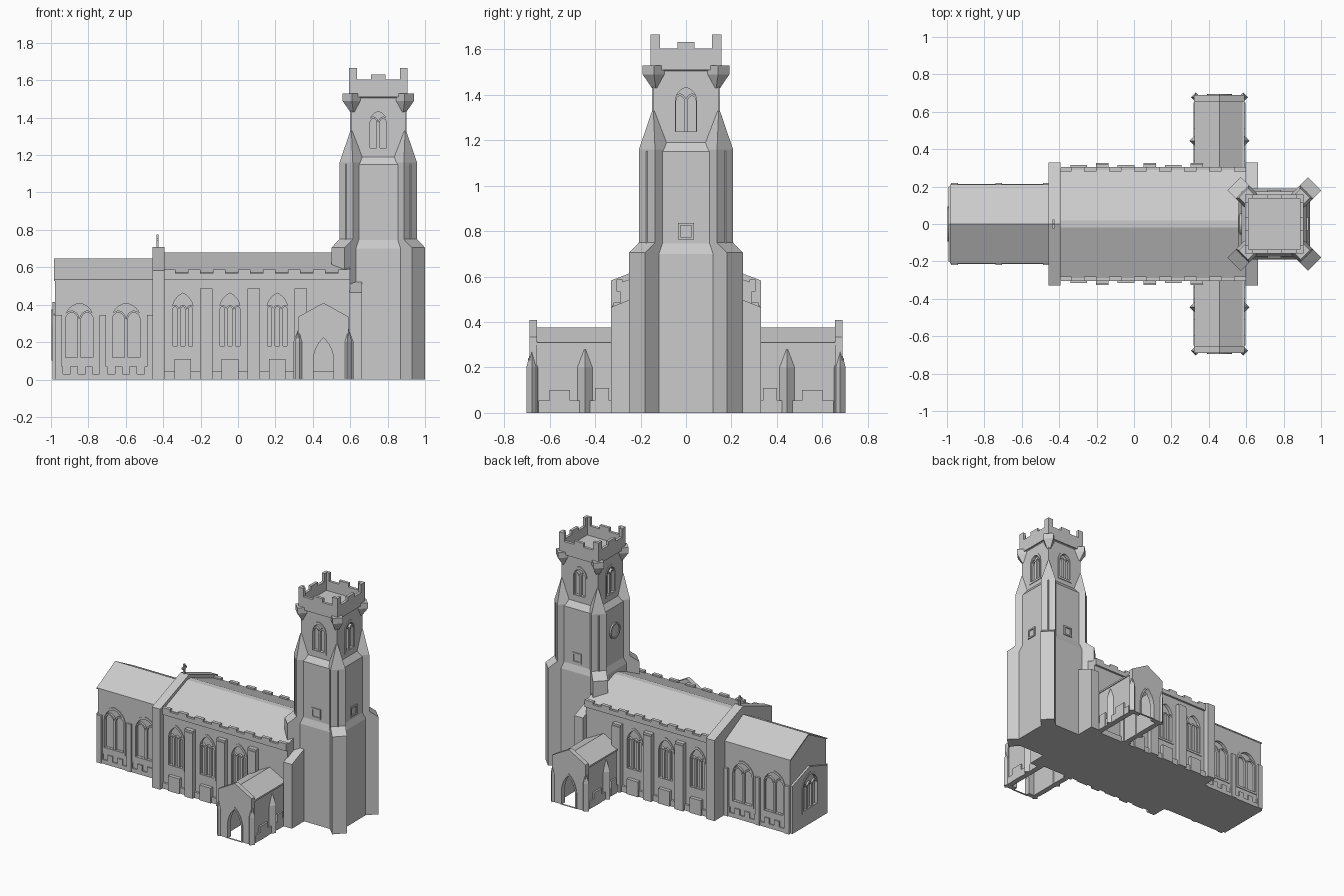
import bpy, bmesh
from math import sin, cos, pi, acos, radians
from mathutils import Matrix, Vector

if "Cube" in bpy.data.objects:
    bpy.data.objects.remove(bpy.data.objects["Cube"])

I = Matrix.Identity(4)


def T(x, y, z=0):
    return Matrix.Translation((x, y, z))


def R(deg):
    return Matrix.Rotation(radians(deg), 4, 'Z')


def skin(bm, loops, M=I, closed=False):
    """Join equal-length point loops; cap the ends, or close the loop of loops."""
    vs = [[bm.verts.new(M @ Vector(p)) for p in lp] for lp in loops]
    n = len(vs[0])
    pairs = list(zip(vs, vs[1:])) + ([(vs[-1], vs[0])] if closed else [])
    for a, b in pairs:
        for i in range(n):
            bm.faces.new((a[i], a[(i + 1) % n], b[(i + 1) % n], b[i]))
    if not closed:
        bm.faces.new(vs[0])
        bm.faces.new(vs[-1])


def prism(bm, pts, y0, y1, M=I):
    skin(bm, [[(u, y, v) for u, v in pts] for y in (y0, y1)], M)


def prism_x(bm, pts, x0, x1):
    prism(bm, pts, -x1, -x0, R(90))


def box(bm, x0, x1, y0, y1, z0, z1, M=I):
    prism(bm, [(x0, z0), (x1, z0), (x1, z1), (x0, z1)], y0, y1, M)


def ring(bm, outer, inner, y0, y1, M):
    skin(bm, [[(u, y, v) for u, v in p] for p, y in
              ((outer, y0), (inner, y0), (inner, y1), (outer, y1))], M, True)


def gable(w, eave, ridge):
    return [(-w, 0), (w, 0), (w, eave), (0, ridge), (-w, eave)]


def arch(w, z0, spring, top, c=0, n=6):
    h = max(top - spring, w)
    r = (w * w + h * h) / (2 * w)
    end = acos(max(-1, min(1, (r - w) / r)))
    arc = [(w - r + r * cos(end * i / n), spring + r * sin(end * i / n)) for i in range(n)]
    half = [(w, z0)] + arc
    return [(c + u, v) for u, v in half + [(0, spring + h)] + [(-u, v) for u, v in reversed(half)]]


def crenel(x0, x1, base, low, high, n):
    """Battlement outline with n merlons."""
    p, s = [(x0, base)], (x1 - x0) / (2 * n - 1)
    for i in range(2 * n - 1):
        z = low if i % 2 else high
        p += [(x0 + i * s, z), (x0 + (i + 1) * s, z)]
    return p + [(x1, base)]


def pier(bm, M, sections, inner):
    """Buttress projecting along local +x: sections of (reach, half width, z)."""
    skin(bm, [[(inner, -h, z), (r, -h, z), (r, h, z), (inner, h, z)] for r, h, z in sections], M)


def finish(bm, name, cutter=None, hide=False):
    bmesh.ops.recalc_face_normals(bm, faces=bm.faces)
    me = bpy.data.meshes.new(name)
    bm.to_mesh(me)
    bm.free()
    ob = bpy.data.objects.new(name, me)
    bpy.context.collection.objects.link(ob)
    if cutter:
        m = ob.modifiers.new("window_recess", 'BOOLEAN')
        m.operation, m.solver, m.object = 'DIFFERENCE', 'EXACT', cutter
    if hide:
        ob.hide_render = True
        ob.hide_set(True)
    return ob


def window(cut, tr, M, w, z0, spring, top, lights):
    """Recess cutter, hood moulding, and lancet tracery on a wall at local y = 0."""
    prism(cut, arch(w, z0, spring, top), -0.02, 0.018, M)
    ring(tr, arch(w + .008, z0 - .008, spring, top + .01), arch(w - .006, z0 + .008, spring, top - .008), -.005, .02, M)
    lw = w / lights
    for i in range(lights):
        c = -w + lw * (2 * i + 1)
        t = spring + lw * 1.2
        ring(tr, arch(lw, z0, spring, t, c), arch(lw - .009, z0 + .009, spring, t - .011, c), .002, .02, M)


new = bmesh.new
SIDES = (0, 180)

# ---- Tower
TX = 0.75
body, cut, tr = new(), new(), new()
skin(body, [[(TX + h * a, h * b, z) for a, b in ((-1, -1), (1, -1), (1, 1), (-1, 1))] for h, z in
            ((.19, 0), (.19, .7), (.175, .745), (.175, 1.15), (.145, 1.19), (.145, 1.505), (.153, 1.515), (.153, 1.535))])
butt, garg, para = new(), new(), new()
for k in range(4):
    a = 90 * k
    M = T(TX, 0) @ R(a)
    window(cut, tr, M @ T(0, -.145), .052, 1.23, 1.375, 1.44, 2)
    pier(butt, M @ R(45), [(.304, .05, 0), (.304, .05, .705), (.243, .05, .75), (.243, .05, 1.16), (.207, .004, 1.33)], .1)
    pier(garg, M @ R(45), [(.2, .012, 1.43), (.235, .035, 1.49), (.235, .035, 1.53)], .15)
    q = [(.157, 1.51), (.157, 1.665), (.115, 1.665), (.115, 1.605), (.038, 1.605), (.038, 1.632)]
    prism(para, q + [(-u, v) for u, v in reversed(q)], -.157, -.137, M)
    if a != 270:
        sq = lambda h: [(-h, .8 - h), (h, .8 - h), (h, .8 + h), (-h, .8 + h)]
        ring(tr, sq(.036), sq(.025), -.182, -.17, M)
c = finish(cut, "tower_window_cutter", hide=True)
finish(body, "tower", c)
finish(tr, "tower_windows")
finish(butt, "tower_buttresses")
finish(garg, "tower_corner_spouts")
finish(para, "tower_battlements")
clock = new()
circ = lambda r: [(r * cos(i * pi / 12), .98 + r * sin(i * pi / 12)) for i in range(24)]
MC = T(TX, 0) @ R(270)
prism(clock, circ(.048), -.18, -.17, MC)
ring(clock, circ(.056), circ(.046), -.186, -.17, MC)
finish(clock, "clock_face")

# ---- Nave
body, cut, tr, trim, para = new(), new(), new(), new(), new()
prism_x(body, [(-.29, 0), (.29, 0), (.29, .572), (.02, .678), (-.02, .678), (-.29, .572)], -.43, .6)
for a in SIDES:
    f = 1 if a == 0 else -1
    M = R(a)
    for x in (-.295, -.043, .21):
        window(cut, tr, M @ T(f * x, -.29), .062, .17, .375, .47, 3)
        box(trim, f * x - .045, f * x + .045, -.315, -.28, 0, .11, M)
    for x in (-.17, .085, .335):
        box(trim, f * x - .033, f * x + .033, -.325, -.28, 0, .472, M)
        prism(trim, [(f * x - .033, .472), (f * x + .033, .472), (f * x + .033, .487), (f * x - .033, .487)], -.32, -.28, M)
    xs = sorted((f * -.4, f * .6))
    box(trim, xs[0], xs[1], -.305, -.28, 0, .043, M)
    prism(para, crenel(xs[0], xs[1], .535, .568, .587, 8), -.305, -.28, M)
c = finish(cut, "nave_window_cutter", hide=True)
finish(body, "nave", c)
finish(tr, "nave_windows")
finish(trim, "nave_buttresses_and_plinth")
finish(para, "nave_parapet")
ends = new()
prism_x(ends, gable(.33, .583, .708), -.458, -.392)
prism_x(ends, gable(.33, .465, .6), .595, .663)
finish(ends, "nave_gable_walls")
cross = new()
box(cross, -.436, -.424, -.006, .006, .69, .775)
box(cross, -.436, -.424, -.024, .024, .742, .755)
finish(cross, "gable_cross")

# ---- Chancel
body, cut, tr, trim = new(), new(), new(), new()
prism_x(body, gable(.205, .53, .645), -.978, -.44)
roof = new()
prism_x(roof, [(-.212, .527), (0, .638), (.212, .527), (.212, .536), (0, .648), (-.212, .536)], -.984, -.44)
finish(roof, "chancel_roof")
for a in SIDES:
    f = 1 if a == 0 else -1
    M = R(a)
    for x in (-.848, -.598):
        window(cut, tr, M @ T(f * x, -.205), .083, .11, .32, .415, 2)
    for x, w in ((-.96, .018), (-.723, .018), (-.472, .015)):
        box(trim, f * x - w, f * x + w, -.22, -.19, 0, .345, M)
    xs = sorted((f * -.975, f * -.46))
    prism(trim, crenel(xs[0], xs[1], 0, .03, .07, 7), -.214, -.19, M)
c = finish(cut, "chancel_window_cutter", hide=True)
finish(body, "chancel", c)
finish(tr, "chancel_windows")
finish(trim, "chancel_buttresses_and_plinth")
cut, slab, tr = new(), new(), new()
prism_x(slab, gable(.2, .345, .415), -.993, -.96)
window(cut, tr, T(-.993, 0) @ R(270), .085, .11, .27, .365, 3)
c = finish(cut, "east_window_cutter", hide=True)
finish(slab, "east_wall_panel", c)
finish(tr, "east_window")

# ---- Porches on both sides of the nave
for a, side in zip(SIDES, ("front", "back")):
    M = T(.457, 0) @ R(a)
    shell, front, piers = new(), new(), new()
    prism(shell, [(-.128, 0), (-.128, .308), (0, .376), (.128, .308), (.128, 0),
                  (.1, 0), (.1, .27), (0, .33), (-.1, .27), (-.1, 0)], -.665, -.28, M)
    prism(front, [(-.135, 0), (-.135, .335), (0, .41), (.135, .335), (.135, 0)] + arch(.055, 0, .1, .225), -.69, -.655, M)
    ring(front, arch(.066, 0, .1, .24), arch(.054, .001, .1, .223), -.695, -.68, M)
    for s in (-1, 1):
        box(shell, min(s * .12, s * .138), max(s * .12, s * .138), -.65, -.3, 0, .055, M)
        box(shell, min(s * .12, s * .14), max(s * .12, s * .14), -.40, -.34, 0, .11, M)
        box(shell, min(s * .12, s * .14), max(s * .12, s * .14), -.6, -.51, 0, .1, M)
        box(shell, min(s * .12, s * .134), max(s * .12, s * .134), -.655, -.3, .298, .31, M)
        pier(piers, M @ T(s * .11, -.66) @ R(-45 if s > 0 else -135), [(.042, .018, 0), (.042, .018, .2), (.03, .002, .28)], 0)
        skin(piers, [[(s * .128 + r * u, -.445 + r * v, z) for u, v in ((1, 0), (0, 1), (-1, 0), (0, -1))]
                     for r, z in ((.033, 0), (.033, .2), (.003, .28))], M)
    finish(shell, side + "_porch_walls_and_roof")
    finish(front, side + "_porch_arch_wall")
    finish(piers, side + "_porch_buttresses")
